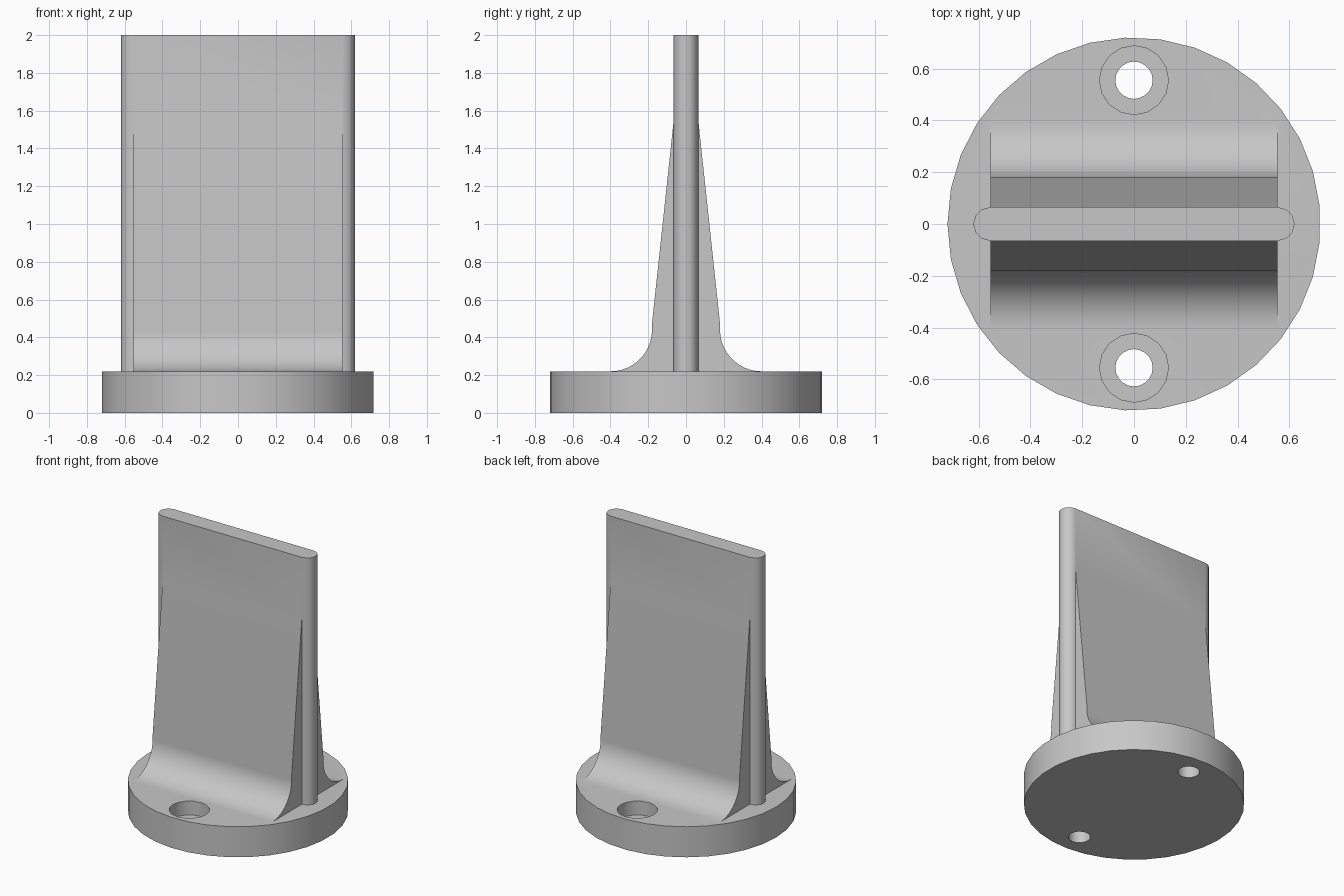
import bpy, bmesh, math

if "Cube" in bpy.data.objects:
    bpy.data.objects.remove(bpy.data.objects["Cube"])

gray = bpy.data.materials.new("light gray")
gray.diffuse_color = (0.57, 0.57, 0.57, 1)
gray.use_nodes = True
gray.node_tree.nodes["Principled BSDF"].inputs["Base Color"].default_value = gray.diffuse_color


def prism(name, outline, place, offset):
    """Extrude a closed 2D outline; place(a, b) gives the 3D start point."""
    bm = bmesh.new()
    face = bm.faces.new([bm.verts.new(place(a, b)) for a, b in outline])
    ext = bmesh.ops.extrude_face_region(bm, geom=[face])
    moved = [v for v in ext["geom"] if isinstance(v, bmesh.types.BMVert)]
    bmesh.ops.translate(bm, verts=moved, vec=offset)
    bmesh.ops.recalc_face_normals(bm, faces=bm.faces)
    mesh = bpy.data.meshes.new(name)
    bm.to_mesh(mesh)
    bm.free()
    mesh.materials.append(gray)
    obj = bpy.data.objects.new(name, mesh)
    bpy.context.collection.objects.link(obj)
    return obj


def arc(cx, cy, r, start, end, steps):
    angles = [math.radians(start + (end - start) * i / steps) for i in range(steps + 1)]
    return [(cx + r * math.cos(t), cy + r * math.sin(t)) for t in angles]


def upright(name, outline, z0, z1):
    return prism(name, outline, lambda x, y: (x, y, z0), (0, 0, z1 - z0))


def combine(target, tool, operation):
    mod = target.modifiers.new(operation, 'BOOLEAN')
    mod.operation, mod.object, mod.solver = operation, tool, 'EXACT'
    bpy.context.view_layer.objects.active = target
    bpy.ops.object.modifier_apply(modifier=mod.name)
    bpy.data.objects.remove(tool, do_unlink=True)


# round base
body = upright("finned_mount", arc(0, 0, 0.72, 180, 540, 33)[:-1], 0, 0.22)

# upright blade with rounded ends
slot = arc(0.555, 0, 0.065, -90, 90, 6) + arc(-0.555, 0, 0.065, 90, 270, 6)
blade = upright("blade", slot, 0.1, 2.0)

# tapered support with a fillet at the foot, apex hidden inside the blade
half = [(0.4, 0.1)] + arc(0.40, 0.44, 0.22, 270, 174, 12)
side = half + [(0.065, 1.55), (0.0, 2.17 - 0.25)]
profile = side + [(-y, z) for y, z in reversed(side[:-1])]
support = prism("support", profile, lambda y, z: (-0.554, y, z), (1.108, 0, 0))

combine(body, support, 'UNION')
combine(body, blade, 'UNION')

# counterbored screw holes
for y in (-0.555, 0.555):
    combine(body, upright("bore", arc(0, y, 0.133, 0, 360, 16)[:-1], 0.12, 0.4), 'DIFFERENCE')
    combine(body, upright("hole", arc(0, y, 0.072, 0, 360, 20)[:-1], -0.1, 0.4), 'DIFFERENCE')

bpy.ops.object.select_all(action='DESELECT')
body.select_set(True)
bpy.context.view_layer.objects.active = body
bpy.ops.object.shade_smooth_by_angle(angle=math.radians(35))
